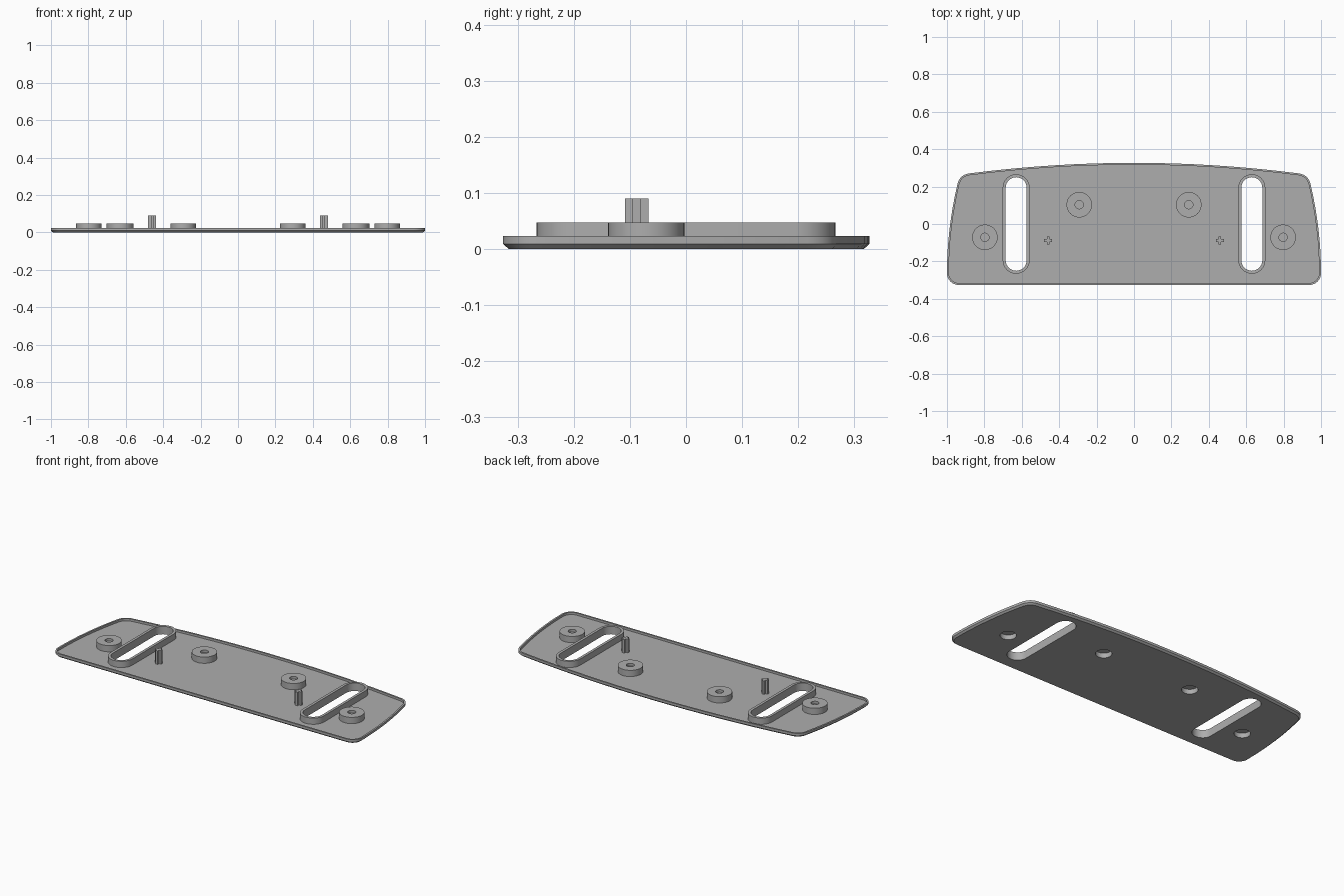
import bpy, bmesh, math
from mathutils import Vector

cube = bpy.data.objects.get("Cube")
if cube:
    bpy.data.objects.remove(cube, do_unlink=True)

# One plain grey for the whole moulding
grey = bpy.data.materials.new("mid_grey")
grey.use_nodes = True
grey.diffuse_color = (0.42, 0.42, 0.42, 1)
grey.node_tree.nodes["Principled BSDF"].inputs["Base Color"].default_value = grey.diffuse_color

FLOOR, LIP_TOP, BOSS_TOP, PIN_TOP = 0.01, 0.023, 0.047, 0.09


def loft(name, loops, ring=False):
    """Skin (outline, height) loops; cap both ends, or join last to first."""
    bm = bmesh.new()
    rows = [[bm.verts.new((x, y, z)) for x, y in pts] for pts, z in loops]
    pairs = list(zip(rows, rows[1:]))
    if ring:
        pairs.append((rows[-1], rows[0]))
    else:
        bm.faces.new(rows[0])
        bm.faces.new(rows[-1])
    for a, b in pairs:
        for i in range(len(a)):
            j = (i + 1) % len(a)
            bm.faces.new((a[i], a[j], b[j], b[i]))
    bmesh.ops.recalc_face_normals(bm, faces=bm.faces)
    mesh = bpy.data.meshes.new(name)
    bm.to_mesh(mesh)
    bm.free()
    mesh.materials.append(grey)
    ob = bpy.data.objects.new(name, mesh)
    bpy.context.collection.objects.link(ob)
    return ob


def arc(cx, cy, r, start, end, n):
    return [(cx + r * math.cos(math.radians(start + (end - start) * i / n)),
             cy + r * math.sin(math.radians(start + (end - start) * i / n)))
            for i in range(n + 1)]


def circle(cx, cy, r, n=40):
    return arc(cx, cy, r, 0, 360, n)[:-1]


def capsule(cx, half_width, half_length):
    c = half_length - half_width
    return arc(cx, c, half_width, 0, 180, 16) + arc(cx, -c, half_width, 180, 360, 16)


def inset(pts, d):
    """Move a counter-clockwise outline inwards by d."""
    out = []
    for i, p in enumerate(pts):
        p, a, b = Vector(p), Vector(pts[i - 1]), Vector(pts[(i + 1) % len(pts)])
        e, f = (p - a).normalized(), (b - p).normalized()
        n = (Vector((-e.y, e.x)) + Vector((-f.y, f.x))).normalized()
        out.append(tuple(p + n * d / n.dot(Vector((-e.y, e.x)))))
    return out


# Right half of the plate outline: front corner, bowed side, back corner, bowed back
half = arc(0.937, -0.263, 0.063, -90, 0, 8)
half += [(1 - (0.06 * i) ** 2 / 4.04, -0.263 + 0.06 * i) for i in range(1, 9)]
side_end, corner, back_start = Vector(half[-1]), Vector((0.93, 0.262)), Vector((0.885, 0.27))
for i in range(1, 8):
    t = i / 8
    half.append(tuple(side_end.lerp(corner, t).lerp(corner.lerp(back_start, t), t)))
half += [(x, 0.327 - 0.057 * (x / 0.885) ** 2) for x in (0.885 * (1 - i / 8) for i in range(8))]
outline = half + [(0, 0.327)] + [(-x, y) for x, y in reversed(half)]

# Thin tray with a chamfered underside and a narrow raised lip
rim = inset(outline, 0.01)
plate = loft("base_plate", [(rim, 0), (outline, 0.009), (outline, LIP_TOP),
                            (rim, LIP_TOP), (rim, FLOOR)])

# Cut the slots and the screw recesses through the plate
BOSSES = [(0.797, -0.071), (0.293, 0.103)]
SLOT_X, PIN = 0.63, (0.459, -0.088)
cutters = []
for s in (-1, 1):
    shapes = [capsule(s * SLOT_X, 0.056, 0.25)] + [circle(s * x, y, 0.043) for x, y in BOSSES]
    for shape in shapes:
        cutters.append(loft("cutter", [(shape, -0.1), (shape, 0.1)]))
for c in cutters:
    c.hide_render = True
    mod = plate.modifiers.new("cut", "BOOLEAN")
    mod.operation, mod.solver, mod.object = "DIFFERENCE", "EXACT", c
graph = bpy.context.evaluated_depsgraph_get()
cut_mesh = bpy.data.meshes.new_from_object(plate.evaluated_get(graph))
plate.modifiers.clear()
plate.data = cut_mesh
for c in cutters:
    bpy.data.objects.remove(c, do_unlink=True)

smooth = [plate]
for side, s in (("right", -1), ("left", 1)):
    # Raised wall around each slot
    outer, inner = capsule(s * SLOT_X, 0.072, 0.266), capsule(s * SLOT_X, 0.056, 0.25)
    smooth.append(loft(side + "_slot_wall", [(outer, FLOOR), (outer, BOSS_TOP),
                                             (inner, BOSS_TOP), (inner, FLOOR)], ring=True))
    # Screw bosses: a blind hole above, a wider recess below
    for place, (x, y) in zip(("outer", "inner"), BOSSES):
        profile = [(0.022, 0.032), (0.022, BOSS_TOP), (0.068, BOSS_TOP),
                   (0.068, FLOOR), (0.043, FLOOR), (0.043, 0.028)]
        smooth.append(loft(f"{side}_{place}_boss",
                           [(circle(s * x, y, r), z) for r, z in profile]))
    # Cross-shaped locating pin
    a, b = 0.021, 0.007
    cross = []
    for dx, dy in ((1, 1), (-1, 1), (-1, -1), (1, -1)):
        pts = [(a * dx, b * dy), (b * dx, b * dy), (b * dx, a * dy)]
        cross += pts if dx * dy > 0 else pts[::-1]
    cross = [(s * PIN[0] + x, PIN[1] + y) for x, y in cross]
    loft(side + "_locating_pin", [(cross, FLOOR), (cross, PIN_TOP)])

# Smooth the curved walls, keep the edges crisp
bpy.ops.object.select_all(action="DESELECT")
for ob in smooth:
    ob.select_set(True)
bpy.context.view_layer.objects.active = plate
bpy.ops.object.shade_smooth_by_angle(angle=math.radians(30))
